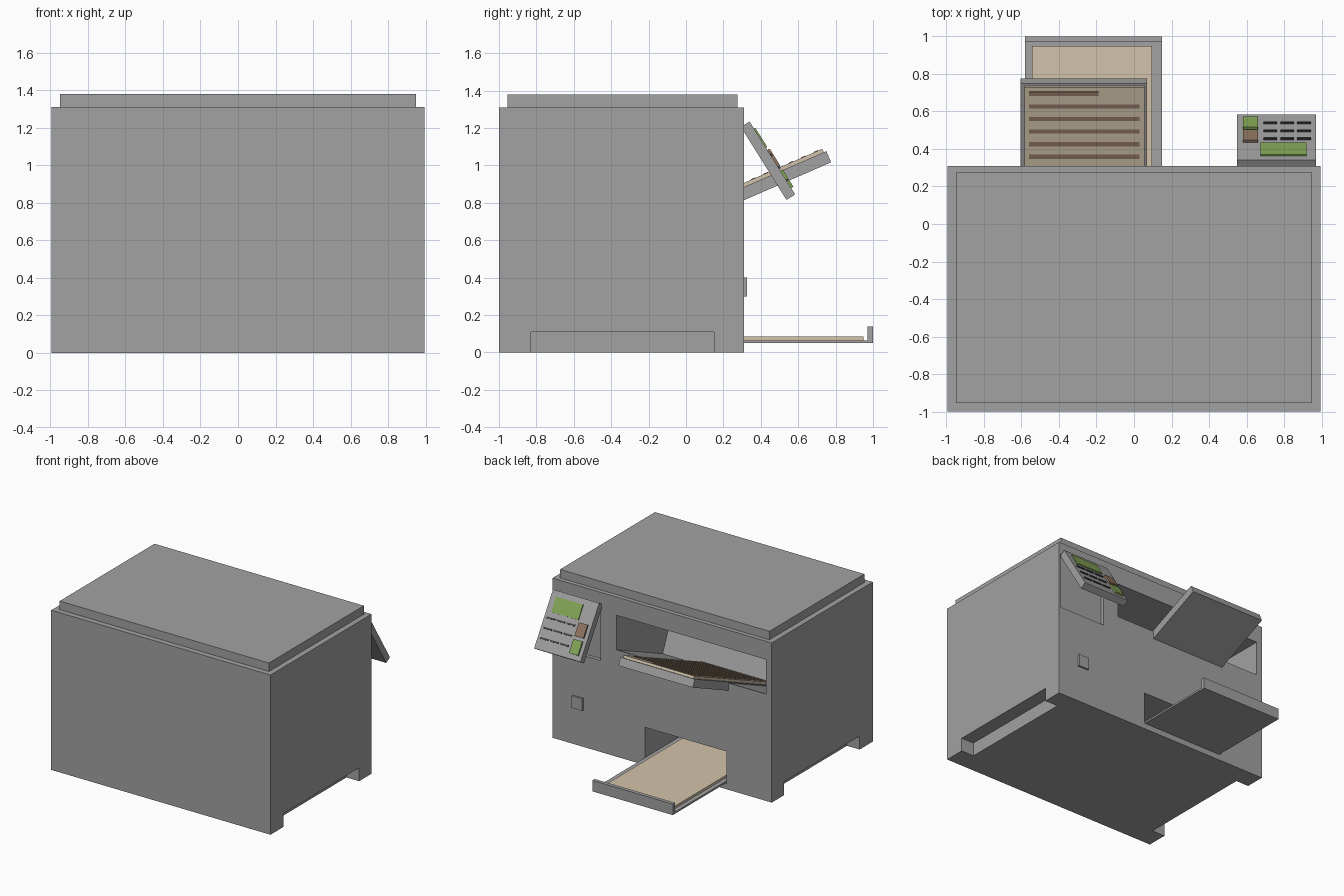
import bpy, bmesh
from math import radians
from mathutils import Matrix

old = bpy.data.objects.get("Cube")
if old:
    bpy.data.objects.remove(old, do_unlink=True)


def material(name, rgb):
    m = bpy.data.materials.new(name)
    m.use_nodes = True
    m.diffuse_color = (*rgb, 1)
    m.node_tree.nodes["Principled BSDF"].inputs["Base Color"].default_value = (*rgb, 1)
    return m


GREY = material("casing grey", (0.36, 0.36, 0.36))
PAPER = material("paper cream", (0.65, 0.55, 0.41))
BROWN = material("ink brown", (0.28, 0.18, 0.12))
GREEN = material("display green", (0.23, 0.38, 0.09))
DARK = material("key dark grey", (0.06, 0.06, 0.06))


def prism(name, x, profile, mat, frame=Matrix()):
    """Extrude a (y, z) profile between two x positions."""
    bm = bmesh.new()
    face = bm.faces.new([bm.verts.new((x[0], y, z)) for y, z in profile])
    new = bmesh.ops.extrude_face_region(bm, geom=[face])["geom"]
    bmesh.ops.translate(bm, vec=(x[1] - x[0], 0, 0),
                        verts=[v for v in new if isinstance(v, bmesh.types.BMVert)])
    bmesh.ops.recalc_face_normals(bm, faces=bm.faces)
    mesh = bpy.data.meshes.new(name)
    bm.to_mesh(mesh)
    bm.free()
    mesh.materials.append(mat)
    obj = bpy.data.objects.new(name, mesh)
    obj.matrix_world = frame
    bpy.context.collection.objects.link(obj)
    return obj


def box(name, x, y, z, mat, frame=Matrix()):
    profile = [(y[0], z[0]), (y[1], z[0]), (y[1], z[1]), (y[0], z[1])]
    return prism(name, x, profile, mat, frame)


def carve(target, cutter):
    mod = target.modifiers.new("cut", "BOOLEAN")
    mod.operation = "DIFFERENCE"
    mod.solver = "EXACT"
    mod.object = cutter
    bpy.context.view_layer.objects.active = target
    bpy.ops.object.modifier_apply(modifier=mod.name)
    bpy.data.objects.remove(cutter, do_unlink=True)


BACK = 0.31  # plane carrying the trays and controls

# Casing with side notches, output bay, cassette bay and control recess
casing = box("casing", (-0.995, 0.995), (-1, BACK), (0, 1.31), GREY)
for side in (-1, 1):
    xs = sorted((side * 0.88, side * 1.1))
    carve(casing, box("notch_cutter", xs, (-0.83, 0.15), (-0.1, 0.11), GREY))
bay = [(0.4, 0.916), (-0.29, 0.615), (-0.526, 1.16), (0.4, 1.16)]
carve(casing, prism("output_bay_cutter", (-0.945, 0.415), bay, GREY))
carve(casing, box("cassette_bay_cutter", (-0.585, 0.155), (-0.6, 0.4), (0.047, 0.31), GREY))
carve(casing, box("recess_cutter", (0.56, 0.98), (BACK - 0.03, 0.4), (0.75, 1.21), GREY))

box("lid", (-0.95, 0.95), (-0.955, 0.275), (1.31, 1.38), GREY)
box("power_switch", (0.715, 0.81), (BACK - 0.01, 0.325), (0.3, 0.4), GREY)

# Paper cassette
cassette_x = (-0.58, 0.15)
box("cassette_plate", cassette_x, (-0.59, 0.97), (0.05, 0.065), GREY)
box("cassette_handle", cassette_x, (0.97, 1.0), (0.05, 0.14), GREY)
box("cassette_paper", (-0.545, 0.095), (-0.59, 0.95), (0.065, 0.085), PAPER)

# Sloping output tray with a printed sheet
slope = Matrix.Translation((0, BACK, 0.885)) @ Matrix.Rotation(radians(23.5), 4, "X")
box("output_tray", (-0.605, 0.07), (-0.65, 0.48), (-0.065, 0), GREY, slope)
box("printed_paper", (-0.585, 0.055), (-0.65, 0.465), (0, 0.02), PAPER, slope)
for i in range(15):
    y = 0.428 - i * 0.073
    end = -0.19 if i == 0 else 0.03
    box("text_line", (-0.56, end), (y - 0.012, y + 0.012), (0.02, 0.023), BROWN, slope)

# Tilted control panel: local y runs down the slope, local z points outwards
tilt = Matrix.Translation((0, 0.34, 1.235)) @ Matrix.Rotation(radians(-58), 4, "X")
box("control_panel", (0.55, 0.97), (0, 0.46), (-0.055, 0), GREY, tilt)
box("display", (0.675, 0.92), (0.045, 0.165), (0, 0.008), GREEN, tilt)
box("stop_button", (0.58, 0.66), (0.18, 0.285), (0, 0.014), BROWN, tilt)
box("start_button", (0.58, 0.66), (0.31, 0.42), (0, 0.014), GREEN, tilt)
for x in (0.69, 0.78, 0.87):
    for y in (0.205, 0.285, 0.365):
        box("key", (x, x + 0.073), (y, y + 0.014), (0, 0.008), DARK, tilt)
